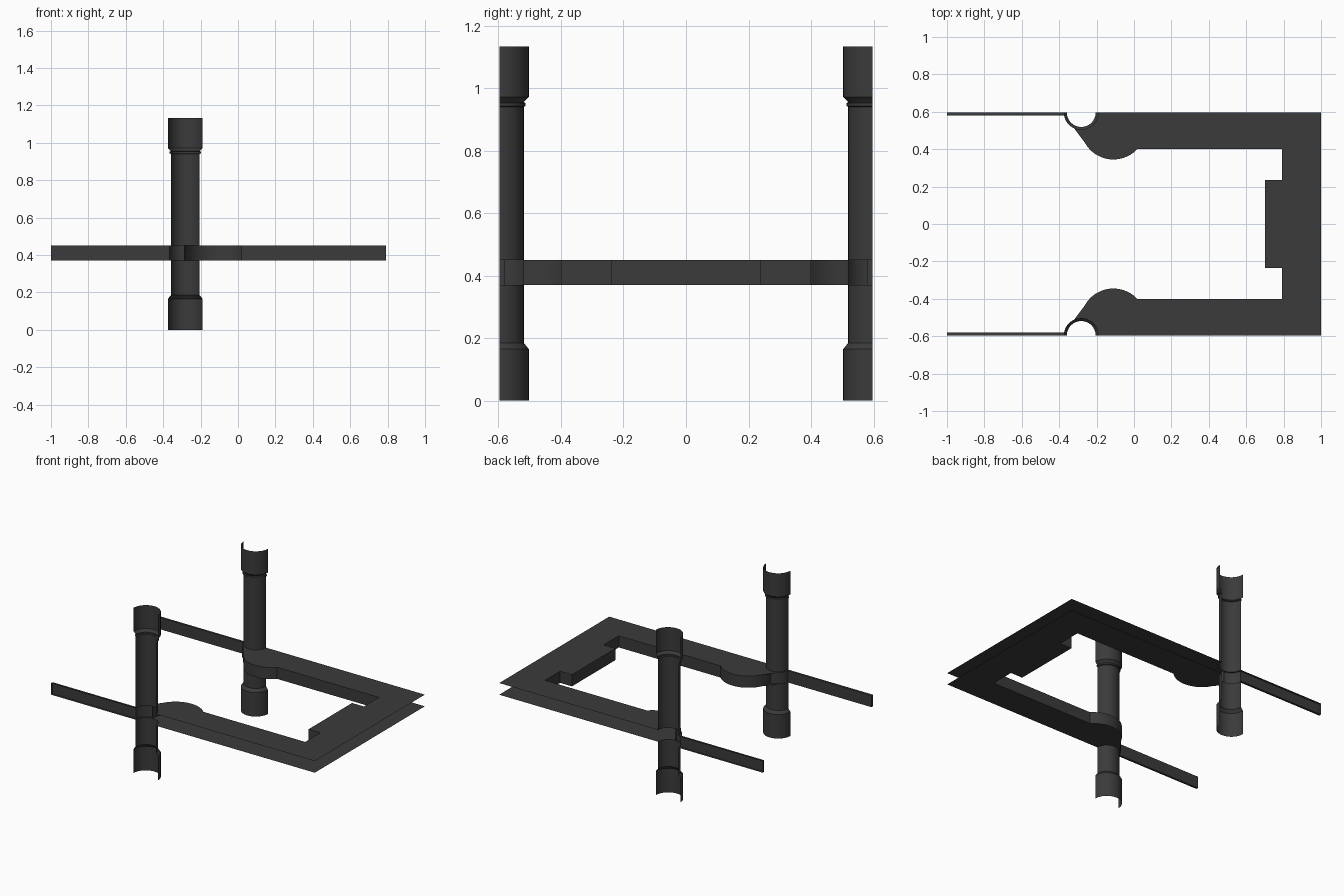
import bpy
import bmesh
from math import pi, cos, sin, asin, radians

if "Cube" in bpy.data.objects:
    bpy.data.objects.remove(bpy.data.objects["Cube"])

# One dark grey finish for everything
COLOR = (0.043, 0.043, 0.043, 1)
dark = bpy.data.materials.new("dark_grey")
dark.use_nodes = True
dark.diffuse_color = COLOR
dark.node_tree.nodes["Principled BSDF"].inputs["Base Color"].default_value = COLOR

EDGE = 0.596             # open outer side of the frame
POST_X = -0.282          # post axis
LOW, HIGH = 0.37, 0.45   # frame underside and top
SHAFT, CAP, BELT = 0.077, 0.093, 0.086


def arc(cx, cy, r, start, end, n):
    """Points along an arc, angles in radians."""
    return [(cx + r * cos(start + (end - start) * i / n),
             cy + r * sin(start + (end - start) * i / n)) for i in range(n + 1)]


def finish(name, bm):
    mesh = bpy.data.meshes.new(name)
    bm.to_mesh(mesh)
    bm.free()
    mesh.materials.append(dark)
    obj = bpy.data.objects.new(name, mesh)
    bpy.context.collection.objects.link(obj)
    bpy.ops.object.select_all(action="DESELECT")
    obj.select_set(True)
    bpy.context.view_layer.objects.active = obj
    bpy.ops.object.shade_smooth_by_angle(angle=radians(30))
    return obj


def mirror_y(obj):
    mod = obj.modifiers.new("mirror", "MIRROR")
    mod.use_axis = (False, True, False)
    mod.use_clip = True


# Inner outline of half the frame: pad, arm, round lobe, belt, thin bar
lobe_x, lobe_y, lobe_r = -0.11, 0.52, 0.175
lobe_start = asin((0.40 - lobe_y) / lobe_r)
bar_in = EDGE - 0.015
inner = [(0.70, 0), (0.70, 0.236), (0.79, 0.236), (0.79, 0.40)]
inner += arc(lobe_x, lobe_y, lobe_r, lobe_start, -pi, 28)
inner += arc(POST_X, EDGE, BELT, -pi / 2, -pi + asin((EDGE - bar_in) / BELT), 12)
inner += [(-1, bar_in), (-1, EDGE)]

# Outer outline, open at the side, hugging the half-round post
outer = arc(POST_X, EDGE, SHAFT, -pi, 0, 24) + [(1, EDGE), (1, 0)]

# Frame plates, top and bottom
bm = bmesh.new()
for z in (LOW, HIGH):
    ring = [bm.verts.new((x, y, z)) for x, y in inner + outer]
    face = bm.faces.new(ring)
    face.normal_update()
    if (face.normal.z > 0) != (z == HIGH):
        face.normal_flip()
mirror_y(finish("frame_plates", bm))

# Frame walls along the inner outline only
bm = bmesh.new()
rows = [[bm.verts.new((x, y, z)) for x, y in inner] for z in (LOW, HIGH)]
for i in range(len(inner) - 1):
    bm.faces.new((rows[0][i], rows[1][i], rows[1][i + 1], rows[0][i + 1]))
for face in bm.faces:
    face.normal_update()
# The pad front must face the opening
if bm.faces[:][0].normal.x > 0:
    bmesh.ops.reverse_faces(bm, faces=bm.faces[:])
mirror_y(finish("frame_walls", bm))


# Half-round post sections, bulging toward the middle
def half_post(name, profile, side):
    bm = bmesh.new()
    rows = []
    for z, r in profile:
        rows.append([bm.verts.new((x, side * y, z))
                     for x, y in arc(POST_X, EDGE, r, -pi, 0, 24)])
    for a, b in zip(rows, rows[1:]):
        for i in range(len(a) - 1):
            quad = (a[i], a[i + 1], b[i + 1], b[i])
            bm.faces.new(quad if side > 0 else quad[::-1])
    finish(name, bm)


lower = [(0, CAP), (0.165, CAP), (0.185, SHAFT), (LOW, SHAFT)]
upper = [(HIGH, SHAFT), (0.94, SHAFT), (0.943, 0.083), (0.952, 0.083),
         (0.955, SHAFT), (0.96, 0.081), (0.972, CAP), (1.133, CAP)]
for label, side in (("front", -1), ("back", 1)):
    half_post(label + "_post_lower", lower, side)
    half_post(label + "_post_upper", upper, side)
